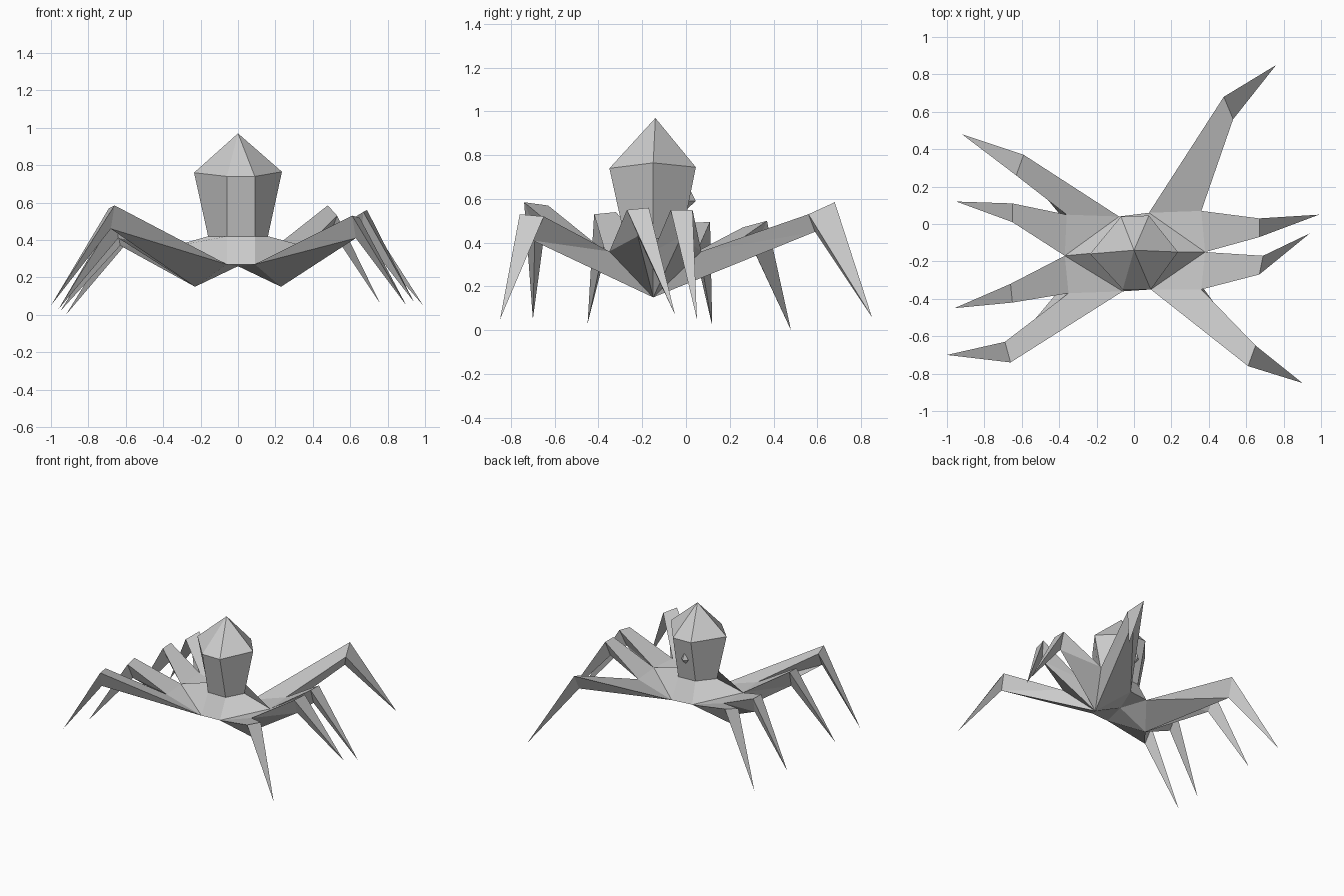
import bpy, bmesh
from mathutils import Vector

if "Cube" in bpy.data.objects:
    bpy.data.objects.remove(bpy.data.objects["Cube"])


def make(name, faces):
    """Flat-faced mesh object from faces given as point tuples."""
    bm = bmesh.new()
    for f in faces:
        bm.faces.new([bm.verts.new(p) for p in f])
    bmesh.ops.remove_doubles(bm, verts=bm.verts, dist=0.0005)
    bmesh.ops.recalc_face_normals(bm, faces=bm.faces)
    me = bpy.data.meshes.new(name)
    bm.to_mesh(me)
    bm.free()
    ob = bpy.data.objects.new(name, me)
    bpy.context.collection.objects.link(ob)
    return ob


# Root points of each side, from back to front, and the belly point below them
roots = {
    "right": [(.08, .06, .27), (.36, .07, .36), (.38, -.15, .36), (.36, -.35, .36), (.09, -.35, .27)],
    "left": [(-.08, .04, .27), (-.36, .05, .36), (-.37, -.17, .36), (-.35, -.37, .36), (-.06, -.36, .27)],
}
belly = {"right": (.23, -.15, .15), "left": (-.23, -.15, .15)}
centre = (0, -.15, .26)

# Legs, back to front: two upper knee corners, lower knee corner, tip
legs = {
    "right": [
        ((.48, .68, .585), (.53, .56, .53), (.50, .59, .45), (.76, .85, .06)),
        ((.67, .03, .55), (.67, -.07, .55), (.66, -.02, .43), (.99, .05, .05)),
        ((.69, -.17, .56), (.67, -.27, .55), (.66, -.22, .43), (.94, -.05, .07)),
        ((.65, -.65, .52), (.61, -.76, .53), (.63, -.70, .41), (.90, -.85, .05)),
    ],
    "left": [
        ((-.59, .37, .50), (-.63, .26, .47), (-.61, .31, .365), (-.92, .48, .0)),
        ((-.65, .11, .495), (-.65, .01, .49), (-.63, .06, .37), (-.95, .12, .02)),
        ((-.66, -.32, .54), (-.65, -.42, .53), (-.64, -.37, .41), (-.96, -.45, .03)),
        ((-.69, -.63, .57), (-.66, -.74, .585), (-.68, -.69, .46), (-1.0, -.70, .05)),
    ],
}
for side, rows in legs.items():
    r, u = roots[side], belly[side]
    for i, (a, b, c, t) in enumerate(rows):
        p, q = r[i], r[i + 1]
        make(f"{side}_leg_{i + 1}", [
            (p, a, b, q), (p, a, c), (p, c, u), (q, b, c), (q, c, u),
            (a, c, t), (b, c, t), (a, b, t)])

# Hexagonal rings of the body, all counter-clockwise from the right side
R, L = roots["right"], roots["left"]
skirt = [R[2], R[0], L[0], L[2], L[4], R[4]]
waist = [(.16, -.15, .42), (.08, -.02, .42), (-.06, -.03, .42),
         (-.16, -.15, .42), (-.06, -.28, .42), (.09, -.28, .42)]
crown = [(.235, -.15, .765), (.08, .045, .745), (-.07, .04, .745),
         (-.235, -.16, .76), (-.06, -.35, .74), (.09, -.35, .74)]
apex = (0, -.14, .97)


def band(lo, hi):
    return [(lo[i], lo[(i + 1) % 6], hi[(i + 1) % 6], hi[i]) for i in range(6)]


# Thorax: sloping skirt, shoulder triangles and underside
faces = band(skirt, waist)
for side in roots:
    r, u = roots[side], belly[side]
    faces += [(r[0], r[1], r[2]), (r[2], r[3], r[4]),
              (u, r[0], centre), (u, centre, r[4])]
faces += [(centre, L[4], R[4]), (centre, R[0], L[0])]
make("thorax", faces)

# Upright abdomen with a pointed top
make("abdomen", band(waist, crown) +
     [(crown[i], crown[(i + 1) % 6], apex) for i in range(6)])

# Small spike on the back of the abdomen
ring = [(.03, .012, .59), (0, .02, .64), (-.03, .012, .59), (0, .0, .55)]
tip = (0, .045, .59)
make("spinneret", [(ring[i], ring[(i + 1) % 4], tip) for i in range(4)])
